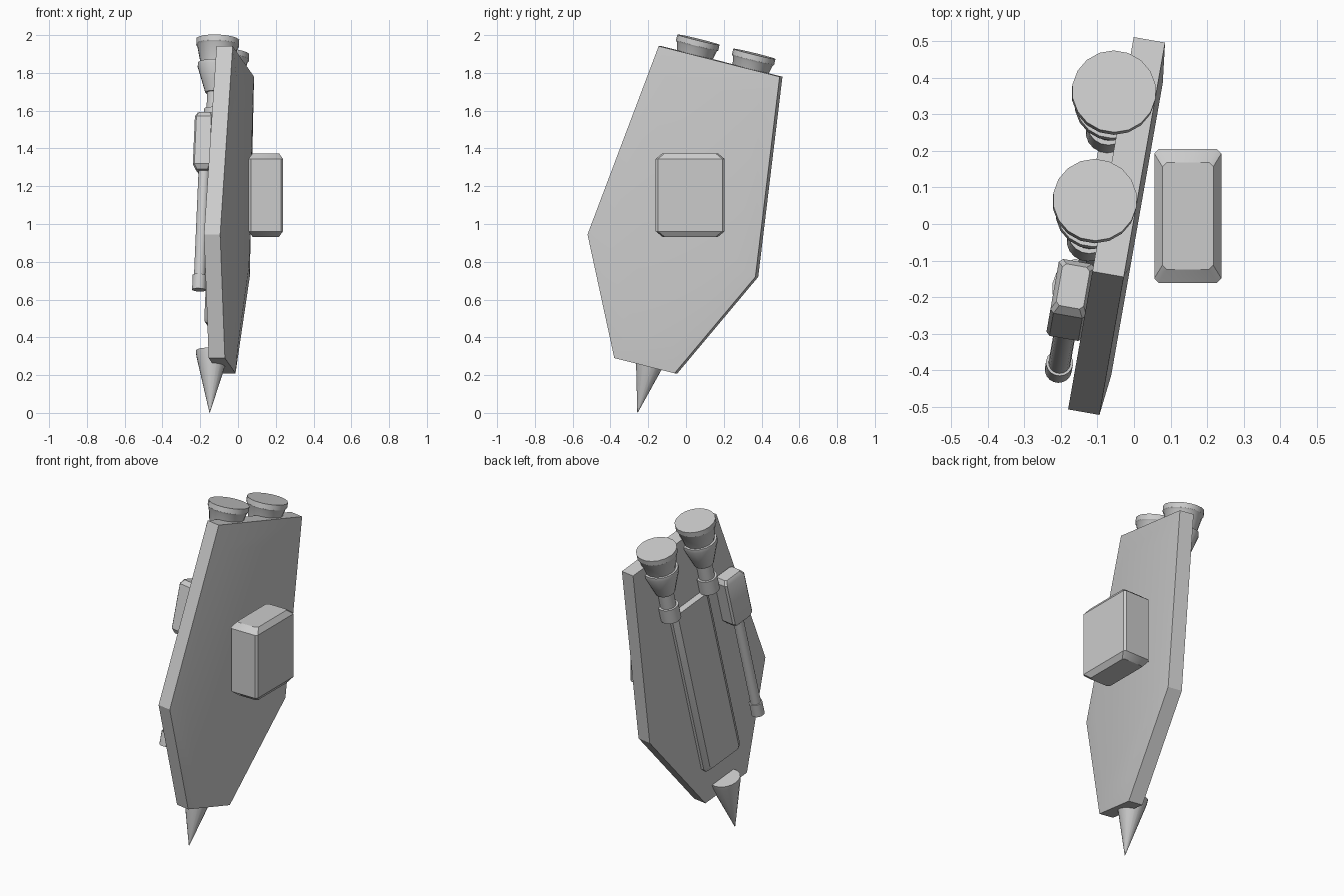
import bpy, bmesh, math
from mathutils import Matrix, Vector

cube = bpy.data.objects.get("Cube")
if cube:
    bpy.data.objects.remove(cube, do_unlink=True)

grey = bpy.data.materials.new("light_grey")
grey.use_nodes = True
GREY = (0.6, 0.6, 0.6, 1)
grey.diffuse_color = GREY
grey.node_tree.nodes["Principled BSDF"].inputs["Base Color"].default_value = GREY

# Tilted shield frame: x = plate normal, y = width, z = length from the bottom edge
SHIELD = (Matrix.Translation((-0.127, -0.205, 0.25))
          @ Matrix.Rotation(math.radians(-10), 4, 'Z')
          @ Matrix.Rotation(math.radians(-14), 4, 'X'))


def loft(name, rings, frame=SHIELD):
    """Skin a list of equal-length point rings and cap both ends."""
    bm = bmesh.new()
    loops = [[bm.verts.new(p) for p in ring] for ring in rings]
    count = len(loops[0])
    for a, b in zip(loops, loops[1:]):
        for i in range(count):
            j = (i + 1) % count
            bm.faces.new((a[i], a[j], b[j], b[i]))
    bm.faces.new(loops[0])
    bm.faces.new(loops[-1])
    bmesh.ops.recalc_face_normals(bm, faces=bm.faces)
    bm.transform(frame)
    mesh = bpy.data.meshes.new(name)
    bm.to_mesh(mesh)
    bm.free()
    mesh.materials.append(grey)
    obj = bpy.data.objects.new(name, mesh)
    bpy.context.collection.objects.link(obj)
    bpy.ops.object.select_all(action='DESELECT')
    obj.select_set(True)
    bpy.context.view_layer.objects.active = obj
    bpy.ops.object.shade_smooth_by_angle(angle=math.radians(30))
    return obj


def turned(name, x, y, profile, sides=18):
    """Round part along the shield length; profile = (radius, height) pairs."""
    turn = [2 * math.pi * i / sides for i in range(sides)]
    return loft(name, [[(x + r * math.cos(t), y + r * math.sin(t), z) for t in turn]
                       for r, z in profile])


def chamfered_box(name, centre, size, edge, inset, frame):
    """Box with small upright chamfers and tapered ends; inset = (x, y, z)."""
    def ring(hx, hy, z):
        pts = []
        for sx, sy in ((1, 1), (-1, 1), (-1, -1), (1, -1)):
            pair = [(sx * hx, sy * (hy - edge)), (sx * (hx - edge), sy * hy)]
            pts += pair if sx == sy else pair[::-1]
        return [Vector((px, py, z)) + Vector(centre) for px, py in pts]
    hx, hy, hz = (s / 2 for s in size)
    ix, iy, iz = inset
    return loft(name, [ring(hx - ix, hy - iy, -hz), ring(hx, hy, iz - hz),
                       ring(hx, hy, hz - iz), ring(hx - ix, hy - iy, hz)], frame)


# Shield plate, gently crowned on its outer face
half = [(0.167, 0), (0.465, 0.6), (0.335, 1.66)]
outline = half + [(-y, z) for y, z in reversed(half)]
loft("shield_plate", [
    [(0, y, z) for y, z in outline],
    [(0.087, y, z) for y, z in outline],
    [(0.1, y * 0.77, 0.8 + (z - 0.8) * 0.83) for y, z in outline]])

# Block standing off the outer face
chamfered_box("outer_block", (0.147, 0.022, 1.153), (0.183, 0.365, 0.443),
              0.012, (0.022, 0.036, 0.03), Matrix())

# Raised panel on the inner face
panel = [(0.13, 0.2), (0.145, 0.22), (0.145, 1.27), (-0.145, 1.27), (-0.145, 0.22), (-0.13, 0.2)]
loft("inner_panel", [
    [(0.01, y, z) for y, z in panel],
    [(-0.02, y, z) for y, z in panel],
    [(-0.042, y * 0.8, z + (0.015 if z < 1 else 0)) for y, z in panel]])

# Pair of stepped thrusters at the top edge
for side, y in (("left", 0.155), ("right", -0.155)):
    turned(side + "_thruster_cap", -0.027, y, [(0.085, 1.6), (0.108, 1.7), (0.115, 1.71), (0.115, 1.74)])
    turned(side + "_thruster_body", -0.027, y, [(0.055, 1.45), (0.075, 1.51), (0.102, 1.59), (0.1, 1.61)])
    turned(side + "_thruster_neck", -0.027, y, [(0.045, 1.3), (0.045, 1.46)])
    turned(side + "_thruster_collar", -0.027, y, [(0.058, 1.27), (0.058, 1.36)])

# Side launcher: housing, barrel and muzzle
chamfered_box("launcher_housing", (-0.045, -0.295, 1.14), (0.1, 0.155, 0.31),
              0.01, (0.012, 0.018, 0.025), SHIELD)
turned("launcher_barrel", -0.045, -0.295, [(0.03, 0.38), (0.03, 1.0)])
turned("launcher_muzzle", -0.045, -0.295, [(0.037, 0.34), (0.037, 0.42)])

# Spike below the bottom edge
tip = SHIELD.inverted() @ Vector((-0.15, -0.257, 0.0))
turned("bottom_spike", tip.x, tip.y, [(0.001, tip.z), (0.085, tip.z + 0.31), (0.088, tip.z + 0.335)])
